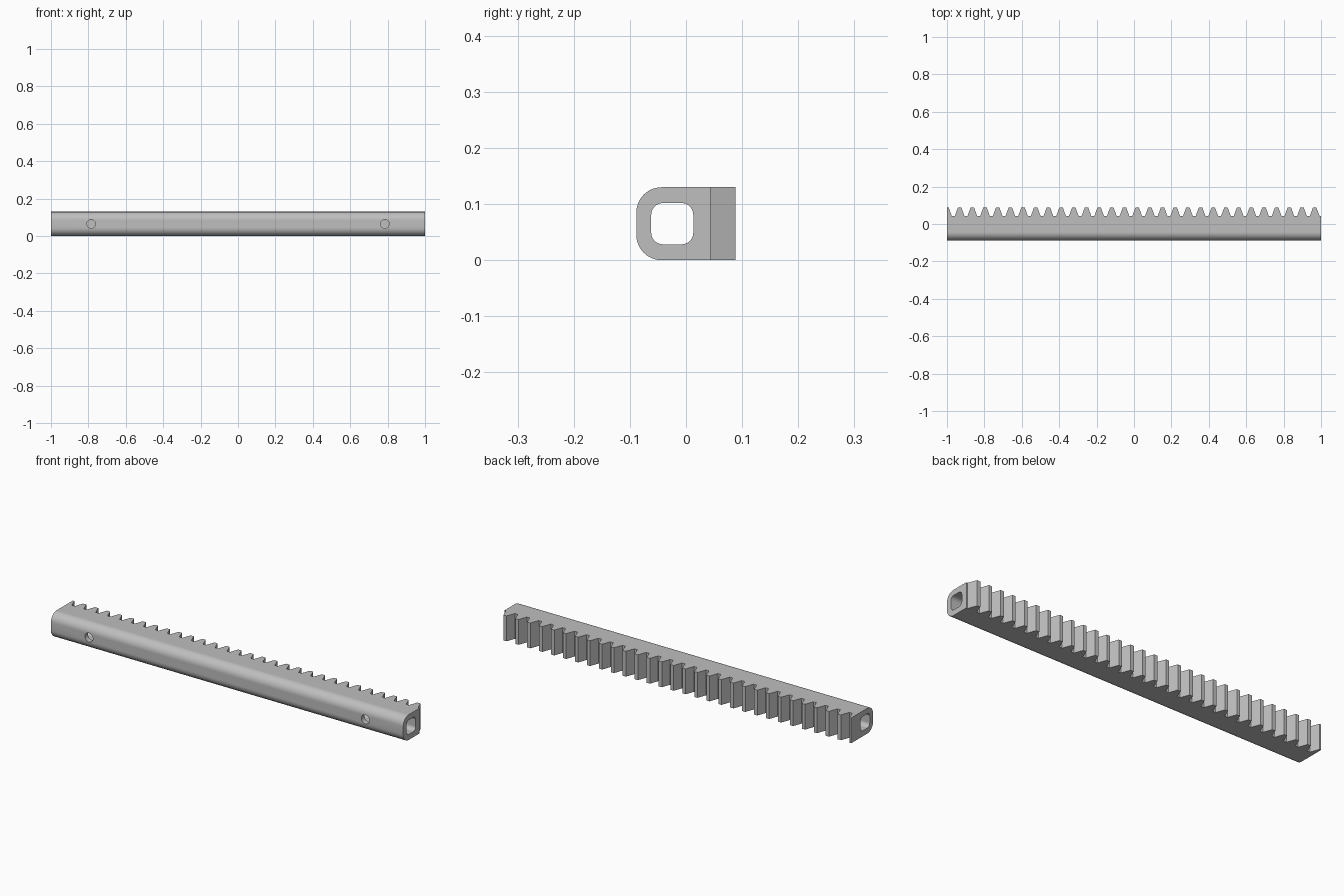
import bpy, bmesh
from mathutils import Vector, Matrix

if "Cube" in bpy.data.objects:
    bpy.data.objects.remove(bpy.data.objects["Cube"])

# Main dimensions
TEETH = 30
PITCH = 2 / (TEETH - 0.5)
BACK, ROOT, HEIGHT = 0.0885, 0.0437, 0.13
TIP_HALF, ROOT_HALF = 0.0091, 0.0255
MID_Z = HEIGHT / 2

steel = bpy.data.materials.new("grey_steel")
steel.use_nodes = True
grey = (0.52, 0.52, 0.52, 1)
steel.diffuse_color = grey
steel.node_tree.nodes["Principled BSDF"].inputs["Base Color"].default_value = grey


def make_object(name, bm):
    bmesh.ops.recalc_face_normals(bm, faces=bm.faces)
    mesh = bpy.data.meshes.new(name)
    bm.to_mesh(mesh)
    bm.free()
    mesh.materials.append(steel)
    obj = bpy.data.objects.new(name, mesh)
    bpy.context.collection.objects.link(obj)
    return obj


def round_edges(bm, radius, keep):
    """Round the edges running along x that pass the keep test."""
    edges = [e for e in bm.edges
             if abs(e.verts[0].co.x - e.verts[1].co.x) > 1.9 and keep(e)]
    bmesh.ops.bevel(bm, geom=edges, offset=radius, segments=10,
                    profile=0.5, affect='EDGES')


# Rack bar: toothed plan outline, starting and ending mid tooth and mid gap
outline = [(-1, -BACK)]
for i in range(TEETH):
    x = -1 + i * PITCH
    if i:
        outline += [(x - ROOT_HALF, ROOT), (x - TIP_HALF, BACK)]
    else:
        outline.append((x, BACK))
    outline += [(x + TIP_HALF, BACK), (x + ROOT_HALF, ROOT)]
outline += [(1, ROOT), (1, -BACK)]

bm = bmesh.new()
face = bm.faces.new([bm.verts.new((x, y, 0)) for x, y in outline])
extruded = bmesh.ops.extrude_face_region(bm, geom=[face])["geom"]
bmesh.ops.translate(bm, vec=Vector((0, 0, HEIGHT)),
                    verts=[v for v in extruded if isinstance(v, bmesh.types.BMVert)])
round_edges(bm, 0.045, lambda e: e.verts[0].co.y < 0)
rack = make_object("toothed_rack", bm)

# Cutter for the rounded channel along the bar
bm = bmesh.new()
bmesh.ops.create_cube(bm, size=1, matrix=Matrix.Translation((0, -0.0245, MID_Z))
                      @ Matrix.Diagonal((2.2, 0.075, 0.0735, 1)))
round_edges(bm, 0.021, lambda e: True)
cutters = [make_object("channel_cutter", bm)]

# Cutters for the two screw holes in the front wall
for side, x in (("right", -0.785), ("left", 0.785)):
    bm = bmesh.new()
    bmesh.ops.create_cone(bm, cap_ends=True, segments=32, radius1=0.023,
                          radius2=0.023, depth=0.1,
                          matrix=Matrix.Translation((x, -0.08, MID_Z))
                          @ Matrix.Rotation(1.5707963, 4, 'X'))
    cutters.append(make_object(side + "_hole_cutter", bm))

bpy.ops.object.select_all(action='DESELECT')
bpy.context.view_layer.objects.active = rack
rack.select_set(True)
for cutter in cutters:
    cutter.hide_render = True
    cut = rack.modifiers.new(cutter.name, 'BOOLEAN')
    cut.operation = 'DIFFERENCE'
    cut.solver = 'EXACT'
    cut.object = cutter
    bpy.ops.object.modifier_apply(modifier=cut.name)
for cutter in cutters:
    bpy.data.objects.remove(cutter)

# Smooth rounded corners, crisp teeth, flat broad faces
bpy.ops.object.shade_smooth_by_angle(angle=0.5)
rack.modifiers.new("even_shading", 'WEIGHTED_NORMAL').keep_sharp = True
